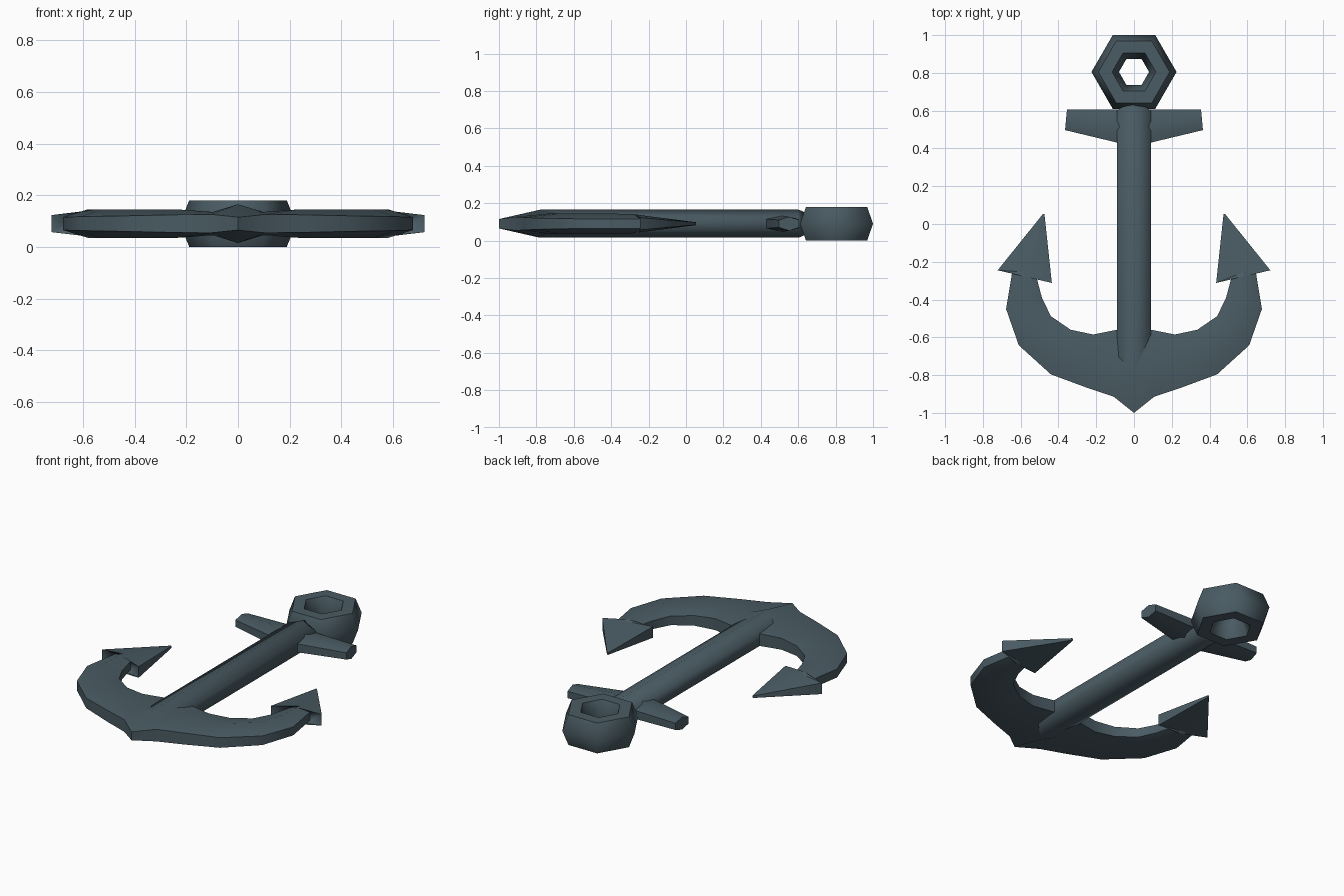
import bpy, bmesh, math

if "Cube" in bpy.data.objects:
    bpy.data.objects.remove(bpy.data.objects["Cube"])

MID_Z = 0.09
steel = bpy.data.materials.new("dark slate steel")
steel.diffuse_color = (0.068, 0.105, 0.126, 1)
steel.use_nodes = True
steel.node_tree.nodes["Principled BSDF"].inputs["Base Color"].default_value = steel.diffuse_color


def finish(bm, name):
    bmesh.ops.remove_doubles(bm, verts=bm.verts, dist=0.0005)
    bmesh.ops.recalc_face_normals(bm, faces=bm.faces)
    mesh = bpy.data.meshes.new(name)
    bm.to_mesh(mesh)
    bm.free()
    mesh.materials.append(steel)
    ob = bpy.data.objects.new(name, mesh)
    bpy.context.collection.objects.link(ob)
    bpy.ops.object.select_all(action='DESELECT')
    ob.select_set(True)
    bpy.context.view_layer.objects.active = ob
    bpy.ops.object.shade_smooth_by_angle(angle=math.radians(70))
    return ob


def loft(name, stations):
    """Six-sided bar; station = (edge a xy, edge b xy, ridge half height, edge half height)."""
    bm = bmesh.new()
    rings = []
    for a, b, zm, zs in stations:
        m = ((a[0] + b[0]) / 2, (a[1] + b[1]) / 2)
        section = [(a, -zs), (a, zs), (m, zm), (b, zs), (b, -zs), (m, -zm)]
        rings.append([bm.verts.new((p[0], p[1], MID_Z + z)) for p, z in section])
    for r, s in zip(rings, rings[1:]):
        for i in range(6):
            j = (i + 1) % 6
            bm.faces.new((r[i], r[j], s[j], s[i]))
    bm.faces.new(rings[0])
    bm.faces.new(rings[-1])
    return finish(bm, name)


def mirrored(half):
    """Prepend the x-mirrored stations, sharing the one at x = 0 if present."""
    left = [((-a[0], a[1]), (-b[0], b[1]), zm, zs) for a, b, zm, zs in reversed(half)]
    return (left[:-1] if half[0][0][0] == 0 else left) + half


# Curved arms ending in barbed flukes
loft("arms_and_flukes", mirrored([
    ((0, -1.0), (0, -0.56), 0.075, 0.025),
    ((0.106, -0.915), (0.09, -0.56), 0.045, 0.036),
    ((0.254, -0.865), (0.217, -0.585), 0.055, 0.034),
    ((0.44, -0.796), (0.335, -0.56), 0.055, 0.03),
    ((0.61, -0.642), (0.44, -0.488), 0.055, 0.027),
    ((0.677, -0.45), (0.487, -0.392), 0.055, 0.025),
    ((0.643, -0.243), (0.52, -0.268), 0.05, 0.025),
    ((0.722, -0.245), (0.435, -0.312), 0.05, 0.033),
    ((0.482, 0.053), (0.474, 0.052), 0.008, 0.006),
]))

# Shank
loft("shank", [
    ((-0.09, -0.78), (0.09, -0.78), 0.075, 0.0375),
    ((-0.09, 0.60), (0.09, 0.60), 0.075, 0.0375),
    ((-0.07, 0.615), (0.07, 0.615), 0.07, 0.035),
    ((-0.02, 0.635), (0.02, 0.635), 0.06, 0.03),
])

# Tapered crossbar
loft("crossbar", mirrored([
    ((0.085, 0.605), (0.085, 0.43), 0.043, 0.025),
    ((0.355, 0.605), (0.365, 0.497), 0.037, 0.02),
]))

# Hexagonal ring with six-sided section
bm = bmesh.new()
grid = []
for i in range(6):
    u = math.tau * i / 6
    row = []
    for j in range(6):
        v = math.tau * j / 6
        r = 0.1525 + 0.0727 * math.cos(v)
        z = MID_Z + 0.09 * math.sin(v) / math.sin(math.pi / 3)
        row.append(bm.verts.new((r * math.cos(u), 0.805 + r * math.sin(u), z)))
    grid.append(row)
for i in range(6):
    for j in range(6):
        k, l = (i + 1) % 6, (j + 1) % 6
        bm.faces.new((grid[i][j], grid[k][j], grid[k][l], grid[i][l]))
finish(bm, "ring")
